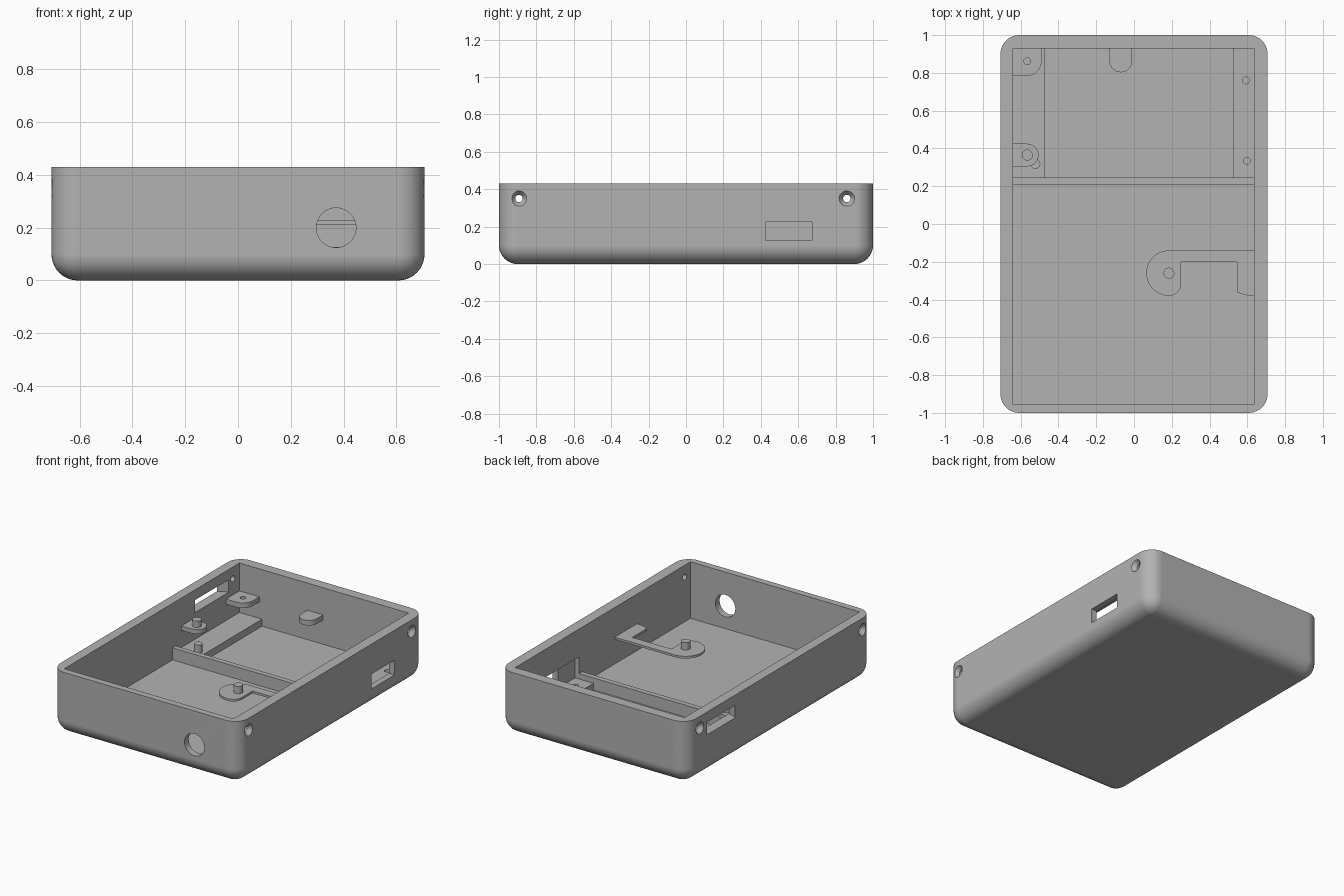
import bpy, bmesh, math
from mathutils import Matrix, Vector

if "Cube" in bpy.data.objects:
    bpy.data.objects.remove(bpy.data.objects["Cube"])

grey = bpy.data.materials.new("case_grey")
grey.diffuse_color = (0.45, 0.45, 0.45, 1)
grey.use_nodes = True
grey.node_tree.nodes["Principled BSDF"].inputs["Base Color"].default_value = grey.diffuse_color


def make(name, bm):
    bmesh.ops.recalc_face_normals(bm, faces=bm.faces)
    me = bpy.data.meshes.new(name)
    bm.to_mesh(me)
    bm.free()
    me.materials.append(grey)
    ob = bpy.data.objects.new(name, me)
    bpy.context.collection.objects.link(ob)
    return ob


def box(name, x0, x1, y0, y1, z0, z1, fillet=0):
    bm = bmesh.new()
    bmesh.ops.create_cube(bm, size=1)
    for v in bm.verts:
        v.co = Vector((x0 + (v.co.x + .5) * (x1 - x0),
                       y0 + (v.co.y + .5) * (y1 - y0),
                       z0 + (v.co.z + .5) * (z1 - z0)))
    if fillet:  # round everything except the open top rim
        edges = [e for e in bm.edges if min(v.co.z for v in e.verts) < z1 - 1e-4]
        bmesh.ops.bevel(bm, geom=edges, offset=fillet, segments=10,
                        profile=.5, affect='EDGES')
    return make(name, bm)


def cone(name, start, end, r1, r2=None, n=48):
    a, b = Vector(start), Vector(end)
    d = b - a
    bm = bmesh.new()
    rot = d.to_track_quat('Z', 'Y').to_matrix().to_4x4()
    bmesh.ops.create_cone(bm, cap_ends=True, segments=n, radius1=r1,
                          radius2=r1 if r2 is None else r2, depth=d.length,
                          matrix=Matrix.Translation((a + b) / 2) @ rot)
    return make(name, bm)


def arc(cx, cy, r, a0, a1, n=16):
    angs = [math.radians(a0 + (a1 - a0) * i / n) for i in range(n + 1)]
    return [(cx + r * math.cos(a), cy + r * math.sin(a)) for a in angs]


def plate(name, outline, z0, z1):
    bm = bmesh.new()
    f = bm.faces.new([bm.verts.new((x, y, z0)) for x, y in outline])
    res = bmesh.ops.extrude_face_region(bm, geom=[f])
    for v in res["geom"]:
        if isinstance(v, bmesh.types.BMVert):
            v.co.z = z1
    return make(name, bm)


def cut(target, cutters):
    bpy.context.view_layer.objects.active = target
    for c in cutters:
        c.hide_render = True
        m = target.modifiers.new("cut", 'BOOLEAN')
        m.operation, m.solver, m.object = 'DIFFERENCE', 'EXACT', c
        bpy.ops.object.modifier_apply(modifier=m.name)
        bpy.data.objects.remove(c)


# Case shell with cavity and wall openings
FLOOR = .045
case = box("case_shell", -.707, .707, -1, 1, 0, .43, fillet=.1)
cutters = [
    box("cavity", -.64, .635, -.955, .93, FLOOR, .6),
    box("board_recess", .6, .665, .245, .93, .09, .24),
    box("port_slot", .6, .8, .425, .675, .125, .225),
    cone("front_hole", (.372, -1.1, .2), (.372, -.9, .2), .075),
    cone("wheel_slot", (-.6, .633, .275), (-.6, .633, .36), .185, n=64),
]
for s in (-1, 1):  # countersunk screw holes
    for y in (-.893, .86):
        cutters.append(cone("screw_hole", (s * .6, y, .35), (s * .8, y, .35), .02, n=32))
        cutters.append(cone("countersink", (s * .68, y, .35), (s * .712, y, .35), .02, .045, n=32))
cut(case, cutters)

# Cross rib and the two board ledges
box("cross_rib", -.66, .655, .21, .245, .03, .127)
box("left_ledge", -.66, -.47, .24, .95, .03, .093)
right_ledge = box("right_ledge", .525, .64, .24, .935, .03, .09)
cut(right_ledge, [cone("pilot_hole", (x, y, .055), (x, y, .2), .018, n=24)
                  for x, y in ((.592, .76), (.597, .335))])

# Wall brackets
corner = plate("corner_bracket", [(-.66, .95), (-.66, .785)]
               + arc(-.565, .86, .075, 270, 360) + [(-.49, .95)], .205, .24)
cut(corner, [cone("pilot_hole", (-.565, .862, .1), (-.565, .862, .3), .018, n=24)])
plate("left_bracket", [(-.66, .425), (-.66, .305)]
      + arc(-.565, .365, .06, -90, 90), .21, .24)
plate("back_bracket", [(-.01, .95), (-.13, .95)]
      + arc(-.07, .863, .06, 180, 360), .21, .245)

# Hooked arm from the right wall
plate("hooked_arm", [(.66, -.14)] + arc(.185, -.26, .12, 90, 270, 32)
      + arc(.185, -.315, .065, 270, 360)[1:]
      + [(.25, -.2), (.545, -.2), (.545, -.36), (.575, -.372), (.61, -.38), (.66, -.38)],
      .213, .228)

# Locating pegs
cone("arm_peg", (.185, -.26, .22), (.185, -.26, .278), .029, n=32)
cone("bracket_peg", (-.565, .365, .22), (-.565, .365, .283), .029, n=32)
cone("ledge_peg", (-.522, .318, .08), (-.522, .318, .148), .026, n=32)

# Smooth the curves, keep the edges sharp
for ob in list(bpy.context.scene.objects):
    bpy.ops.object.select_all(action='DESELECT')
    ob.select_set(True)
    bpy.context.view_layer.objects.active = ob
    bpy.ops.object.shade_smooth_by_angle(angle=math.radians(30))
    wn = ob.modifiers.new("flat_normals", 'WEIGHTED_NORMAL')
    wn.keep_sharp = True
